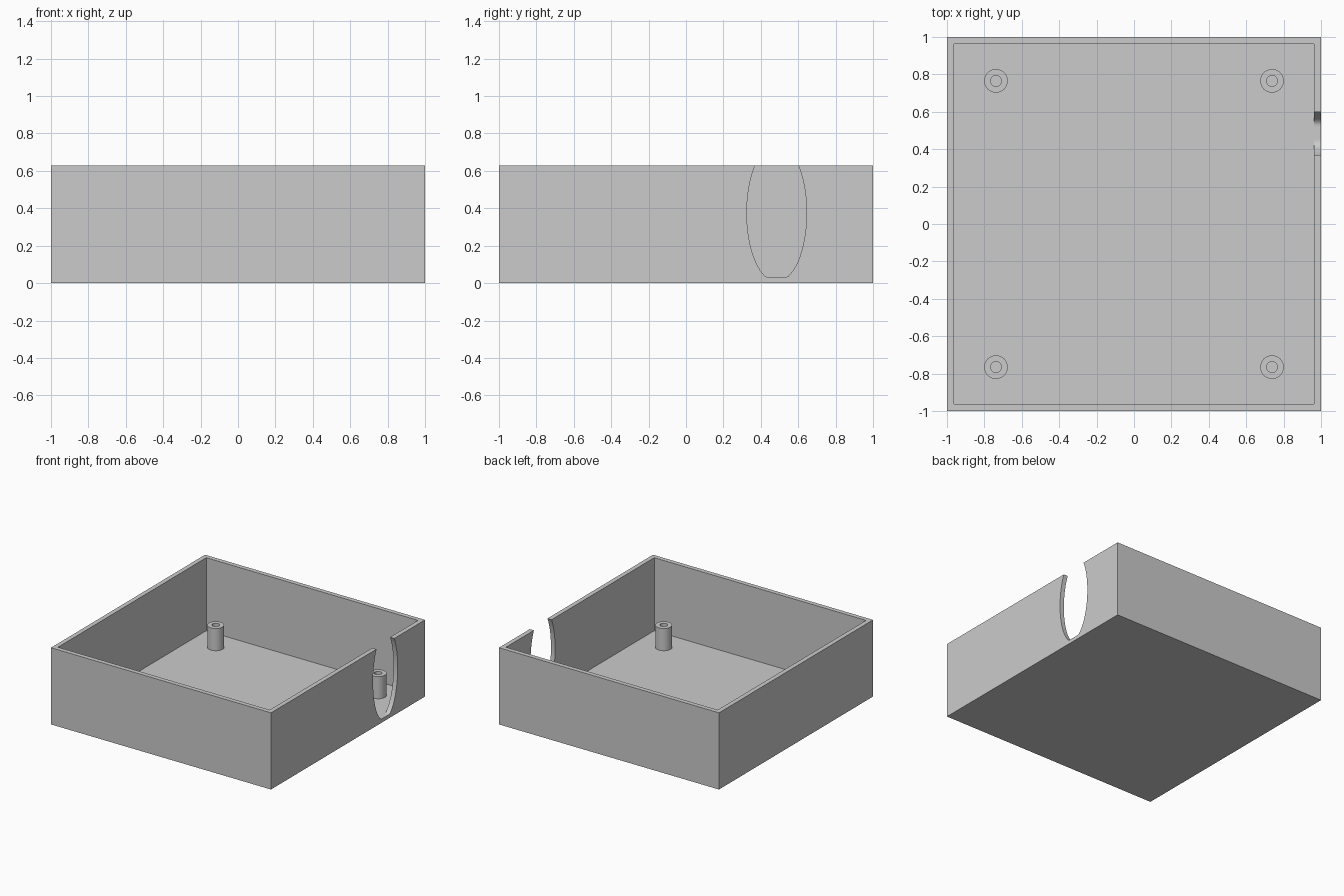
import bpy, bmesh
from math import cos, sin, tau, radians

HEIGHT, FLOOR, INNER = 0.63, 0.03, 0.947

cube = bpy.data.objects.get("Cube")
if cube:
    bpy.data.objects.remove(cube, do_unlink=True)

grey = bpy.data.materials.new("plain grey")
grey.use_nodes = True
colour = (0.6, 0.6, 0.6, 1)
grey.diffuse_color = colour
grey.node_tree.nodes["Principled BSDF"].inputs["Base Color"].default_value = colour


def make_object(name, bm):
    bmesh.ops.recalc_face_normals(bm, faces=bm.faces)
    mesh = bpy.data.meshes.new(name)
    bm.to_mesh(mesh)
    bm.free()
    mesh.materials.append(grey)
    obj = bpy.data.objects.new(name, mesh)
    bpy.context.collection.objects.link(obj)
    return obj


def smooth(obj):
    bpy.ops.object.select_all(action="DESELECT")
    obj.select_set(True)
    bpy.context.view_layer.objects.active = obj
    bpy.ops.object.shade_smooth_by_angle(angle=radians(30))


# Open tray: a block whose top is inset and pushed down to the floor
bm = bmesh.new()
bmesh.ops.create_cube(bm, size=2)
for v in bm.verts:
    v.co.z = HEIGHT if v.co.z > 0 else 0
top = max(bm.faces, key=lambda f: f.calc_center_median().z)
bmesh.ops.inset_region(bm, faces=[top], thickness=1 - INNER)
pit = bmesh.ops.extrude_face_region(bm, geom=[top])["geom"]
for v in pit:
    if isinstance(v, bmesh.types.BMVert):
        v.co.z = FLOOR
if top.is_valid:
    bmesh.ops.delete(bm, geom=[top], context="FACES_ONLY")
tray = make_object("tray", bm)

# Oval cable notch through the left wall, flat where it meets the floor
bm = bmesh.new()
ring = []
for i in range(64):
    a = tau * i / 64
    z = max(0.375 + 0.367 * sin(a), FLOOR + 0.0005)
    ring.append(bm.verts.new((0.9, 0.485 + 0.16 * cos(a), z)))
side = bm.faces.new(ring)
wall = bmesh.ops.extrude_face_region(bm, geom=[side])["geom"]
bmesh.ops.translate(bm, vec=(0.2, 0, 0),
                    verts=[v for v in wall if isinstance(v, bmesh.types.BMVert)])
bmesh.ops.remove_doubles(bm, verts=bm.verts, dist=0.0001)
cutter = make_object("notch_cutter", bm)
cutter.hide_render = True
cut = tray.modifiers.new("notch", "BOOLEAN")
cut.operation, cut.solver, cut.object = "DIFFERENCE", "EXACT", cutter
bpy.context.view_layer.objects.active = tray
bpy.ops.object.modifier_apply(modifier=cut.name)
bpy.data.objects.remove(cutter, do_unlink=True)
smooth(tray)


# Hollow screw post, its profile spun around the post axis
def screw_post(name, x, y):
    bm = bmesh.new()
    profile = [(0.063, FLOOR), (0.063, 0.213), (0.029, 0.213), (0.029, FLOOR)]
    points = [bm.verts.new((x + r, y, z)) for r, z in profile]
    edges = [bm.edges.new(pair) for pair in zip(points, points[1:])]
    bmesh.ops.spin(bm, geom=points + edges, cent=(x, y, 0), axis=(0, 0, 1),
                   angle=tau, steps=40)
    bmesh.ops.remove_doubles(bm, verts=bm.verts, dist=0.0001)
    smooth(make_object(name, bm))


for end, sy in (("front", -1), ("back", 1)):
    for hand, sx in (("right", -1), ("left", 1)):
        screw_post(f"{end}_{hand}_screw_post", 0.738 * sx, 0.765 * sy)
